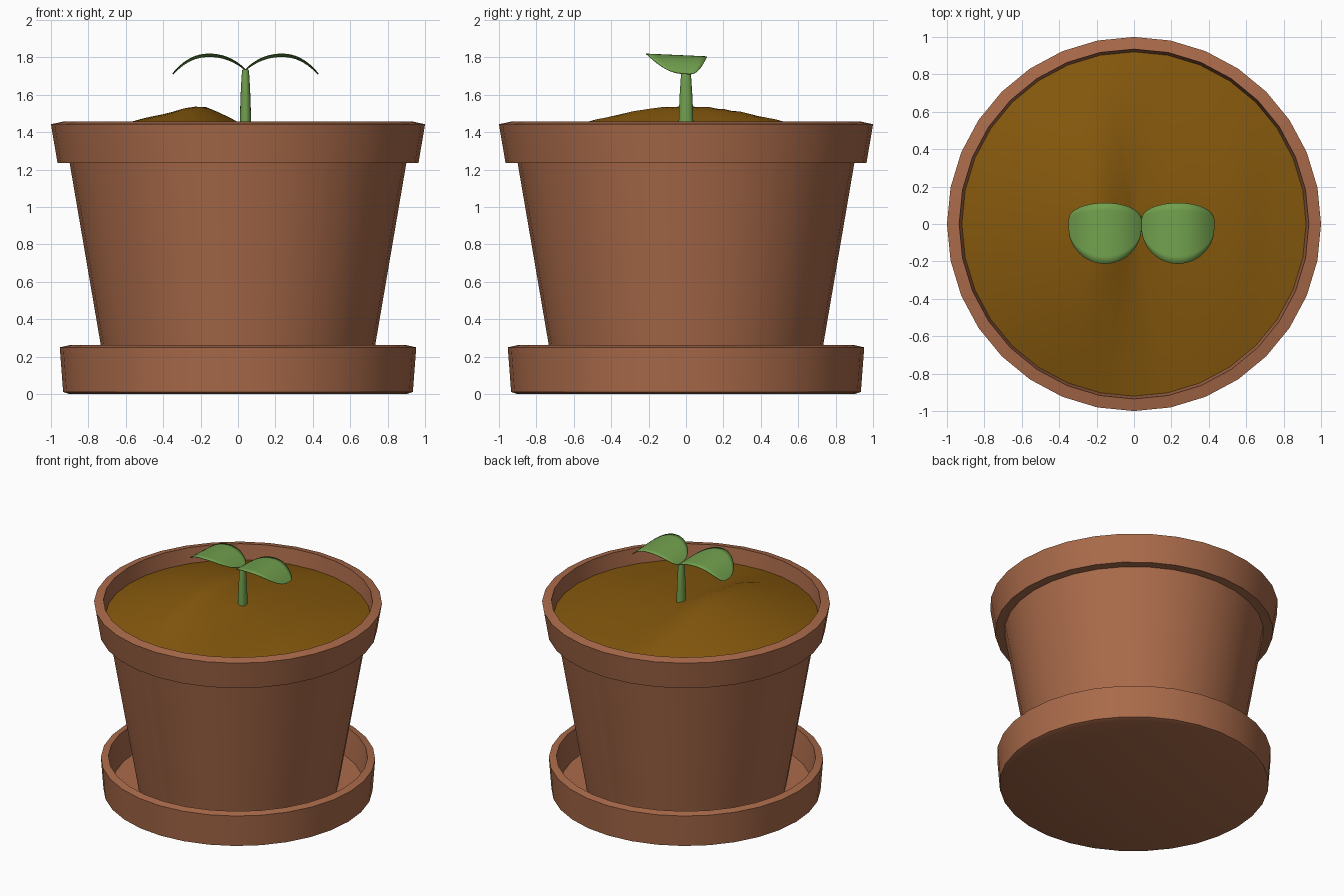
import bpy, bmesh, math

if "Cube" in bpy.data.objects:
    bpy.data.objects.remove(bpy.data.objects["Cube"])

SIDES = 32
STEM_X = 0.04


def material(name, rgb):
    m = bpy.data.materials.new(name)
    m.diffuse_color = (*rgb, 1)
    m.use_nodes = True
    m.node_tree.nodes["Principled BSDF"].inputs["Base Color"].default_value = m.diffuse_color
    return m


CLAY = material("terracotta", (0.40, 0.145, 0.068))
SOIL = material("brown_soil", (0.235, 0.098, 0.004))
GREEN = material("leaf_green", (0.165, 0.35, 0.075))


def finish(bm, name, mat, angle=35, fix=True):
    bmesh.ops.remove_doubles(bm, verts=bm.verts, dist=1e-5)
    if fix:
        bmesh.ops.recalc_face_normals(bm, faces=bm.faces)
    me = bpy.data.meshes.new(name)
    bm.to_mesh(me)
    bm.free()
    me.materials.append(mat)
    me.shade_smooth()
    me.set_sharp_from_angle(angle=math.radians(angle))
    ob = bpy.data.objects.new(name, me)
    bpy.context.collection.objects.link(ob)
    return ob


def lathe(name, profile, mat, sides=SIDES, cx=0.0, sy=1.0):
    """Spin a list of (radius, height) round the vertical axis."""
    bm = bmesh.new()
    rings = []
    for r, z in profile:
        if r == 0:
            rings.append([bm.verts.new((cx, 0, z))] * sides)
        else:
            rings.append([bm.verts.new((cx + r * math.cos(2 * math.pi * i / sides),
                                        sy * r * math.sin(2 * math.pi * i / sides), z))
                          for i in range(sides)])
    for a, b in zip(rings, rings[1:]):
        for i in range(sides):
            j = (i + 1) % sides
            bm.faces.new(list(dict.fromkeys((a[i], a[j], b[j], b[i]))))
    return finish(bm, name, mat)


# saucer
lathe("saucer", [(0, 0), (0.90, 0), (0.935, 0.012), (0.953, 0.25), (0.90, 0.262),
                 (0.87, 0.06), (0, 0.06)], CLAY)

# pot with overhanging rim and inner wall
lathe("pot", [(0, 0.065), (0.70, 0.065), (0.90, 1.235), (0.965, 1.235), (1.0, 1.443),
              (0.935, 1.457), (0.915, 1.30), (0, 1.30)], CLAY)


# soil: a mound on the left with a steep drop beside the stem
def mound(x):
    pts = [(-1, 0.222), (-0.5, 0.226), (-0.38, 0.217), (-0.28, 0.228), (-0.19, 0.222),
           (-0.1, 0.171), (0, 0.115), (0.12, 0.095), (0.35, 0.10), (0.6, 0.13), (0.7, 0.10), (1, 0.10)]
    for (x0, h0), (x1, h1) in zip(pts, pts[1:]):
        if x <= x1:
            t = (x - x0) / (x1 - x0)
            return h0 + (h1 - h0) * t
    return pts[-1][1]


bm = bmesh.new()
RINGS = 16
bmesh.ops.create_circle(bm, cap_ends=True, cap_tris=True, segments=SIDES, radius=0.925 / RINGS)
edge = sorted((v for v in bm.verts if v.co.length > 0.01),
              key=lambda v: math.atan2(v.co.y, v.co.x))
prev = edge
for k in range(2, RINGS + 1):
    ring = [bm.verts.new(v.co * k) for v in edge]
    for i in range(SIDES):
        j = (i + 1) % SIDES
        bm.faces.new((prev[i], ring[i], ring[j], prev[j]))
    prev = ring
for v in bm.verts:
    r = min(1, v.co.xy.length / 0.925)
    v.co.z = 1.34 + mound(v.co.x) * (1 - r ** 1.5)
bm.normal_update()
finish(bm, "soil", SOIL, 60)

# stem
lathe("stem", [(0, 1.38), (0.031, 1.38), (0.030, 1.46), (0.027, 1.58), (0.021, 1.70),
               (0.017, 1.735), (0, 1.735)], GREEN, 16, STEM_X, 1.3)


# pair of arched seed leaves
def leaf(name, side):
    bm = bmesh.new()
    rows = []
    for i in range(25):
        a = math.pi * (i / 24 - 0.5)
        u, c = math.sin(a), max(0, math.cos(a))
        x = STEM_X + side * 0.195 * (1 + u)
        hi, lo = 0.02 + 0.093 * c ** 0.9, -0.02 - 0.193 * c
        drop = (0.075 if u < 0 else 0.098) * abs(u) ** 2.2
        row = []
        for k in range(9):
            y = lo + (hi - lo) * k / 8
            row.append(bm.verts.new((x, y, 1.811 - drop - 0.045 * y)))
        rows.append(row)
    for p, q in zip(rows, rows[1:]):
        for k in range(8):
            f = (p[k], q[k], q[k + 1], p[k + 1])
            bm.faces.new(f if side > 0 else f[::-1])
    ob = finish(bm, name, GREEN, 60, fix=False)
    mod = ob.modifiers.new("thin", 'SOLIDIFY')
    mod.thickness = 0.004


leaf("leaf_right", 1)
leaf("leaf_left", -1)
